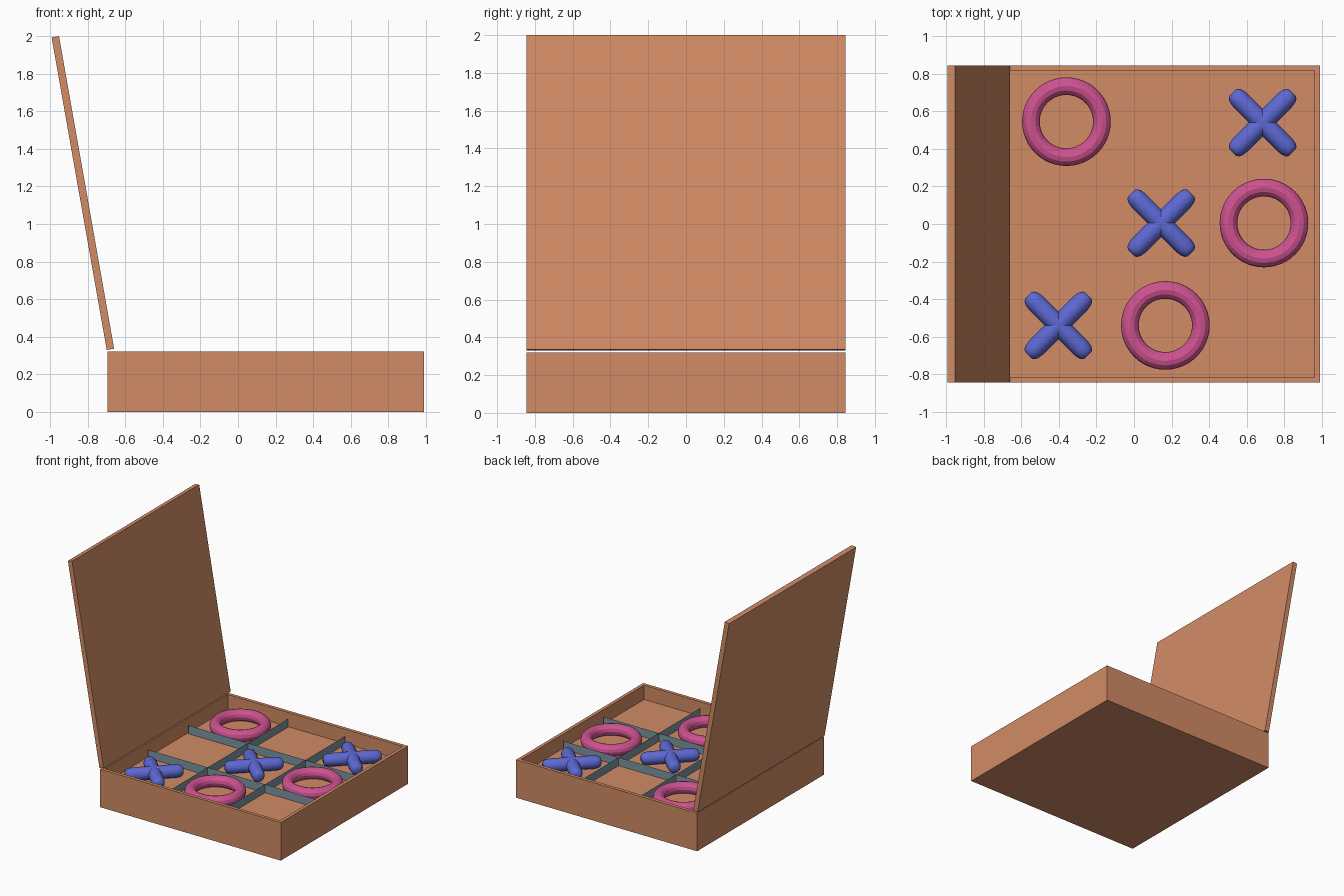
import bpy, bmesh, math
from mathutils import Matrix, Vector

if "Cube" in bpy.data.objects:
    bpy.data.objects.remove(bpy.data.objects["Cube"])


def material(name, rgb):
    m = bpy.data.materials.new(name)
    m.diffuse_color = (*rgb, 1)
    m.use_nodes = True
    m.node_tree.nodes["Principled BSDF"].inputs["Base Color"].default_value = m.diffuse_color
    return m


WOOD = material("wood", (0.64, 0.26, 0.13))
PINK = material("pink", (0.62, 0.085, 0.28))
BLUE = material("blue", (0.11, 0.14, 0.65))
SLATE = material("slate", (0.2, 0.3, 0.36))

X0, X1, HALF, TOP = -0.695, 0.99, 0.845, 0.32   # box outline
WALL, FLOOR, GRID_TOP = 0.04, 0.2, 0.27


def add_object(name, bm, mat):
    bmesh.ops.recalc_face_normals(bm, faces=bm.faces)
    me = bpy.data.meshes.new(name)
    bm.to_mesh(me)
    bm.free()
    me.materials.append(mat)
    ob = bpy.data.objects.new(name, me)
    bpy.context.collection.objects.link(ob)
    return ob


def block(lo, hi):
    lo, hi = Vector(lo), Vector(hi)
    bm = bmesh.new()
    bmesh.ops.create_cube(bm, size=1, matrix=Matrix.Translation((lo + hi) / 2)
                          @ Matrix.Diagonal((*(hi - lo), 1)))
    return bm


# Box with a recessed tray
bm = block((X0, -HALF, 0), (X1, HALF, TOP))
top = max(bm.faces, key=lambda f: f.calc_center_median().z)
bmesh.ops.inset_region(bm, faces=[top], thickness=WALL)
ret = bmesh.ops.extrude_discrete_faces(bm, faces=[top])
for v in ret["faces"][0].verts:
    v.co.z = FLOOR
add_object("box", bm, WOOD)

# Open lid leaning back by ten degrees
lid = add_object("lid", block((0, -HALF, 0), (0.04, HALF, 1.69)), WOOD)
lid.location = (-0.699, 0, 0.329)
lid.rotation_euler.y = math.radians(-10)


# Thin grid dividers
def divider(name, a, b):
    bm = bmesh.new()
    pts = [(*a, FLOOR), (*b, FLOOR), (*b, GRID_TOP), (*a, GRID_TOP)]
    bm.faces.new([bm.verts.new(p) for p in pts])
    add_object(name, bm, SLATE)


for i, y in enumerate((-0.26, 0.275)):
    divider(f"row_divider_{i}", (X0 + WALL, y), (X1 - WALL, y))
for i, x in enumerate((-0.1, 0.435)):
    divider(f"column_divider_{i}", (x, -HALF + WALL), (x, HALF - WALL))

# Ring pieces
for i, (x, y) in enumerate([(-0.36, 0.545), (0.692, 0.005), (0.167, -0.54)]):
    bpy.ops.mesh.primitive_torus_add(major_segments=48, minor_segments=12,
                                     major_radius=0.189, minor_radius=0.047,
                                     location=(x, y, FLOOR + 0.047))
    ring = bpy.context.object
    ring.name = f"ring_piece_{i}"
    ring.data.materials.append(PINK)

# Cross pieces: two rounded rods each
HALF_ROD = [(0.225, 0.025), (0.217, 0.038), (0.2, 0.047), (0.17, 0.052)]
ROD = [(-t, r) for t, r in HALF_ROD] + HALF_ROD[::-1]
SIDES = 16


def rod(bm, angle):
    rot = Matrix.Rotation(angle, 3, 'Z')
    rings = []
    for t, r in ROD:
        rings.append([bm.verts.new(rot @ Vector((t, r * math.cos(a), r * math.sin(a))))
                      for a in (math.tau * k / SIDES for k in range(SIDES))])
    for p, q in zip(rings, rings[1:]):
        for k in range(SIDES):
            n = (k + 1) % SIDES
            bm.faces.new((p[k], p[n], q[n], q[k]))
    bm.faces.new(rings[0])
    bm.faces.new(rings[-1])


for i, (x, y) in enumerate([(0.685, 0.54), (0.145, 0.005), (-0.403, -0.54)]):
    bm = bmesh.new()
    rod(bm, math.pi / 4)
    rod(bm, -math.pi / 4)
    cross = add_object(f"cross_piece_{i}", bm, BLUE)
    cross.location = (x, y, FLOOR + 0.052)
    bpy.ops.object.select_all(action='DESELECT')
    cross.select_set(True)
    bpy.context.view_layer.objects.active = cross
    bpy.ops.object.shade_smooth_by_angle(angle=math.radians(50))
